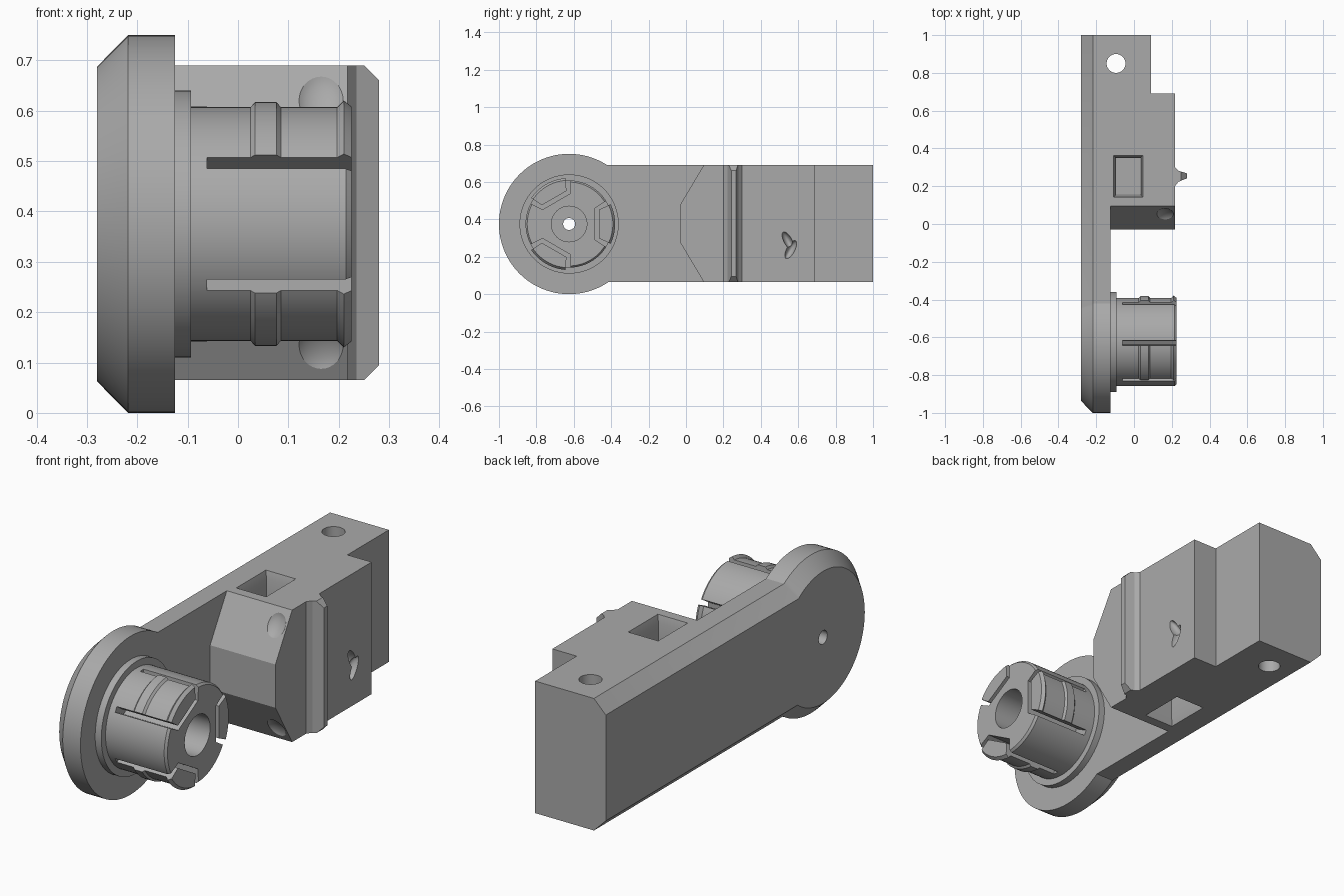
import bpy, bmesh
from math import cos, sin, pi, radians
from mathutils import Matrix, Vector

cube = bpy.data.objects.get("Cube")
if cube:
    bpy.data.objects.remove(cube, do_unlink=True)

grey = bpy.data.materials.new("plain grey")
grey.use_nodes = True
grey.diffuse_color = (0.4, 0.4, 0.4, 1)
grey.node_tree.nodes["Principled BSDF"].inputs["Base Color"].default_value = (0.4, 0.4, 0.4, 1)

PIN = Vector((0, -0.625, 0.375))   # pivot axis, parallel to x


def finish(name, bm):
    bmesh.ops.recalc_face_normals(bm, faces=bm.faces)
    mesh = bpy.data.meshes.new(name)
    bm.to_mesh(mesh)
    bm.free()
    mesh.materials.append(grey)
    ob = bpy.data.objects.new(name, mesh)
    bpy.context.scene.collection.objects.link(ob)
    return ob


def prism(name, points, axis, lo, hi):
    """Extrude a 2D outline along an axis; points use the other two axes in order."""
    bm = bmesh.new()
    verts = []
    for a, b in points:
        co = [a, b]
        co.insert("xyz".index(axis), lo)
        verts.append(bm.verts.new(co))
    face = bm.faces.new(verts)
    out = bmesh.ops.extrude_face_region(bm, geom=[face])["geom"]
    move = Vector([(hi - lo) * (axis == c) for c in "xyz"])
    bmesh.ops.translate(bm, vec=move, verts=[v for v in out if isinstance(v, bmesh.types.BMVert)])
    return finish(name, bm)


def lathe(name, profile, steps=96):
    """Spin (x, radius) pairs around the pivot axis."""
    bm = bmesh.new()
    rings = []
    for x, r in profile:
        rings.append([bm.verts.new(PIN + Vector((x, r * cos(t), r * sin(t))))
                      for t in (2 * pi * i / steps for i in range(steps))])
    for a, b in zip(rings, rings[1:]):
        for i in range(steps):
            j = (i + 1) % steps
            bm.faces.new((a[i], a[j], b[j], b[i]))
    bm.faces.new(rings[0])
    bm.faces.new(rings[-1])
    return finish(name, bm)


def ellipsoid(name, centre, size, tilt=0):
    bm = bmesh.new()
    mat = (Matrix.Translation(centre) @ Matrix.Rotation(radians(tilt), 4, 'X')
           @ Matrix.Diagonal((*size, 1)))
    bmesh.ops.create_uvsphere(bm, u_segments=32, v_segments=16, radius=1, matrix=mat)
    return finish(name, bm)


def combine(target, tool, operation):
    mod = target.modifiers.new("shape", 'BOOLEAN')
    mod.operation, mod.solver, mod.object = operation, 'EXACT', tool
    deps = bpy.context.evaluated_depsgraph_get()
    mesh = bpy.data.meshes.new_from_object(target.evaluated_get(deps))
    target.modifiers.clear()
    target.data = mesh
    bpy.data.objects.remove(tool, do_unlink=True)


def wedge(name, inner, outer, angle, lo):
    """Trapezoid prism pointing away from the pivot."""
    pts = [(inner[0], -inner[1]), (outer[0], -outer[1]), outer, inner]
    c, s = cos(angle), sin(angle)
    pts = [(PIN.y + a * c - b * s, PIN.z + a * s + b * c) for a, b in pts]
    return prism(name, pts, 'x', lo, 0.4)


# Arm with chamfered back edges, and the round end
arm = prism("arm_body", [(-0.28, 0.127), (-0.218, 0.065), (-0.125, 0.065), (-0.125, 0.69),
                         (-0.218, 0.69), (-0.28, 0.628)], 'y', -0.625, 1)
combine(arm, lathe("round_end", [(-0.28, 0.3125), (-0.218, 0.375), (-0.125, 0.375)]), 'UNION')

# Stepped block with a wedge-shaped nose
block = prism("block", [(-0.03, 0.275), (0.095, 0.065), (1, 0.065), (1, 0.69),
                        (0.095, 0.69), (-0.03, 0.48)], 'x', -0.2, 0.217)
combine(block, prism("step", [(0.09, 0.69), (0.5, 0.69), (0.5, 1.2), (0.09, 1.2)],
                     'z', -1, 2), 'DIFFERENCE')

# Scooped dents at the nose corners
for z in (0.63, 0.125):
    tilt = 59 if z > 0.3 else -59
    combine(block, ellipsoid("nose_dent", (0.165, 0.035, z), (0.055, 0.07, 0.035), tilt), 'DIFFERENCE')
combine(arm, block, 'UNION')

# Ridge across the block, with clipped ends
ridge = prism("ridge", [(0.18, 0.2), (0.217, 0.2), (0.235, 0.223), (0.28, 0.242), (0.28, 0.268),
                        (0.235, 0.282), (0.217, 0.3), (0.18, 0.3)], 'z', 0.065, 0.69)
combine(ridge, prism("ridge_clip", [(0.1, 0.065), (0.25, 0.065), (0.28, 0.095), (0.28, 0.66),
                                    (0.25, 0.69), (0.1, 0.69)], 'y', 0, 0.5), 'INTERSECT')
combine(arm, ridge, 'UNION')

# Pair of small scoops on the side
for y, z, tilt in ((0.545, 0.285, -62), (0.56, 0.238, 62)):
    combine(arm, ellipsoid("side_scoop", (0.225, y, z), (0.04, 0.022, 0.055), tilt + 90), 'DIFFERENCE')

# Upright cross hole near the far end
hole = prism("cross_hole", [(-0.095 + 0.05 * cos(2 * pi * i / 48), 0.85 + 0.05 * sin(2 * pi * i / 48))
                            for i in range(48)], 'z', -1, 2)
combine(arm, hole, 'DIFFERENCE')


# Rectangular pockets above and below, with a sloped lip
def pocket(side):
    bm = bmesh.new()
    rings = []
    for depth, inset in ((-0.02, -0.004), (0.035, 0.012), (0.15, 0.016)):
        z = 0.3775 + side * (0.3125 - depth)
        x0, x1, y0, y1 = -0.11 + inset, 0.05 - inset, 0.14 + inset, 0.365 - inset
        rings.append([bm.verts.new((x, y, z)) for x, y in ((x0, y0), (x1, y0), (x1, y1), (x0, y1))])
    for a, b in zip(rings, rings[1:]):
        for i in range(4):
            bm.faces.new((a[i], a[i - 1], b[i - 1], b[i]))
    bm.faces.new(rings[0])
    bm.faces.new(rings[-1])
    return finish("pocket", bm)


for side in (1, -1):
    combine(arm, pocket(side), 'DIFFERENCE')

# Pin core with collar, and slots around the spring fingers
core = lathe("pin_core", [(-0.2, 0.265), (-0.093, 0.265), (-0.093, 0.233), (0.214, 0.233), (0.225, 0.224)])
for k in range(3):
    combine(core, wedge("slot", (0.138, 0.085), (0.3, 0.188), k * 2 * pi / 3, -0.062), 'DIFFERENCE')
combine(core, lathe("bore", [(-0.09, 0.095), (0.4, 0.095)], 64), 'DIFFERENCE')

# Narrow through hole along the pivot
for ob in (arm, core):
    combine(ob, lathe("pivot_hole", [(-0.5, 0.032), (0.5, 0.032)], 48), 'DIFFERENCE')

# Spring fingers with a raised band and a snap lip
parts = [arm, core]
for k in range(3):
    finger = lathe("spring_finger", [(-0.08, 0.233), (0.025, 0.233), (0.034, 0.243), (0.076, 0.243),
                                     (0.085, 0.233), (0.197, 0.233), (0.21, 0.246), (0.225, 0.234)])
    combine(finger, wedge("finger_shape", (0.16, 0.076), (0.3, 0.144), k * 2 * pi / 3, -0.075), 'INTERSECT')
    parts.append(finger)

# Smooth round surfaces, keep hard edges
bpy.ops.object.select_all(action='DESELECT')
for ob in parts:
    ob.select_set(True)
bpy.context.view_layer.objects.active = arm
bpy.ops.object.shade_smooth_by_angle(angle=radians(25))
